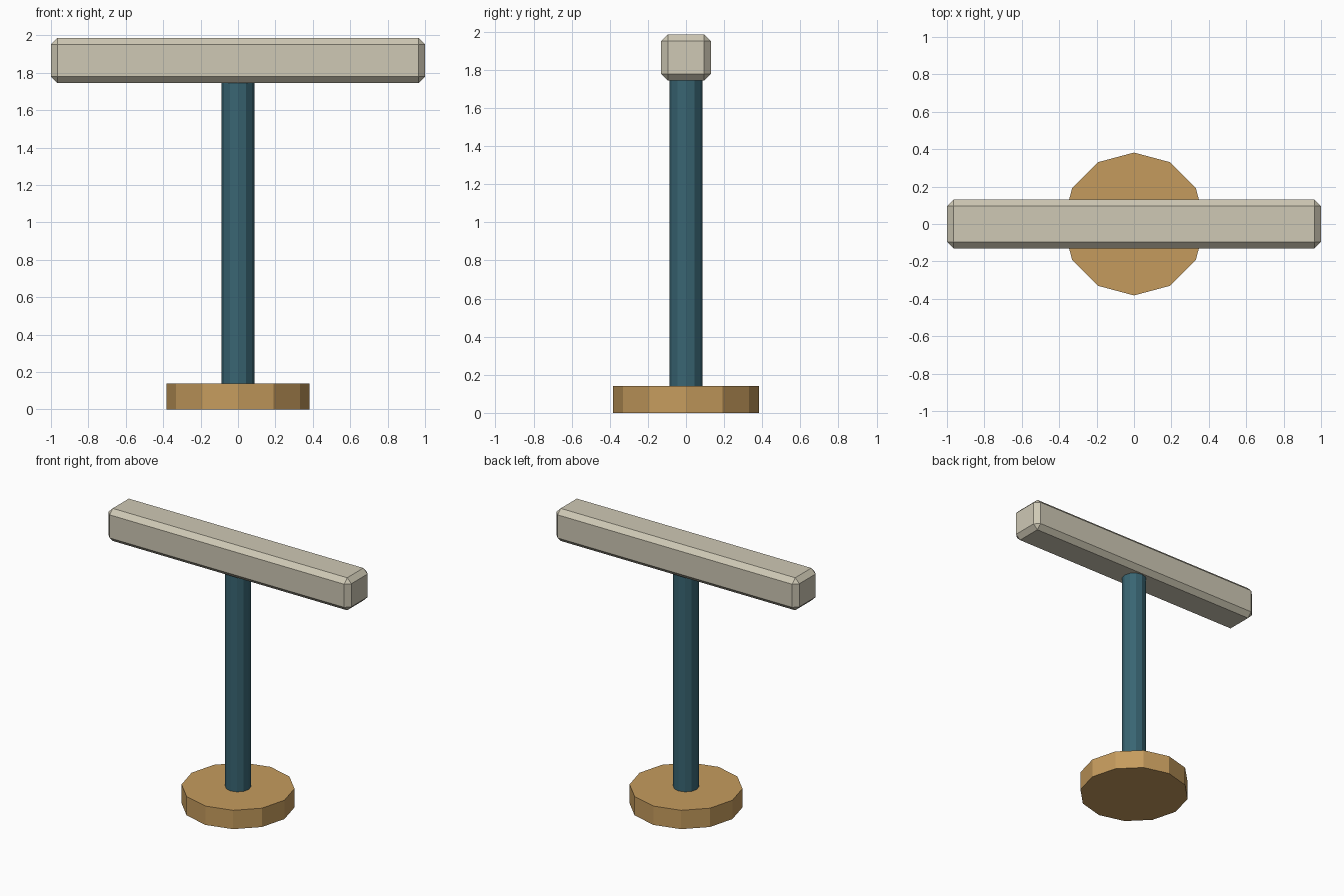
import bpy

if "Cube" in bpy.data.objects:
    bpy.data.objects.remove(bpy.data.objects["Cube"])


def paint(obj, name, color):
    mat = bpy.data.materials.new(name)
    mat.diffuse_color = color
    mat.use_nodes = True
    mat.node_tree.nodes["Principled BSDF"].inputs["Base Color"].default_value = mat.diffuse_color
    obj.data.materials.append(mat)


def cylinder(name, radius, z0, z1, sides=12):
    bpy.ops.mesh.primitive_cylinder_add(
        vertices=sides, radius=radius, depth=z1 - z0, location=(0, 0, (z0 + z1) / 2))
    obj = bpy.context.object
    obj.name = name
    return obj


# Twelve-sided foot
base = cylinder("base", 0.382, 0, 0.14)
paint(base, "tan", (0.56, 0.33, 0.11, 1))

# Slim post, from the foot to the underside of the bar
post = cylinder("post", 0.087, 0.14, 1.746)
paint(post, "teal", (0.04, 0.13, 0.17, 1))

# Chamfered crossbar
bpy.ops.mesh.primitive_cube_add(size=1, location=(0, 0, 1.866))
bar = bpy.context.object
bar.name = "crossbar"
bar.scale = (2.0, 0.26, 0.242)
bpy.ops.object.transform_apply(location=False, rotation=False, scale=True)
bevel = bar.modifiers.new("chamfer", 'BEVEL')
bevel.width = 0.035
bevel.segments = 1
paint(bar, "cream", (0.62, 0.58, 0.46, 1))
